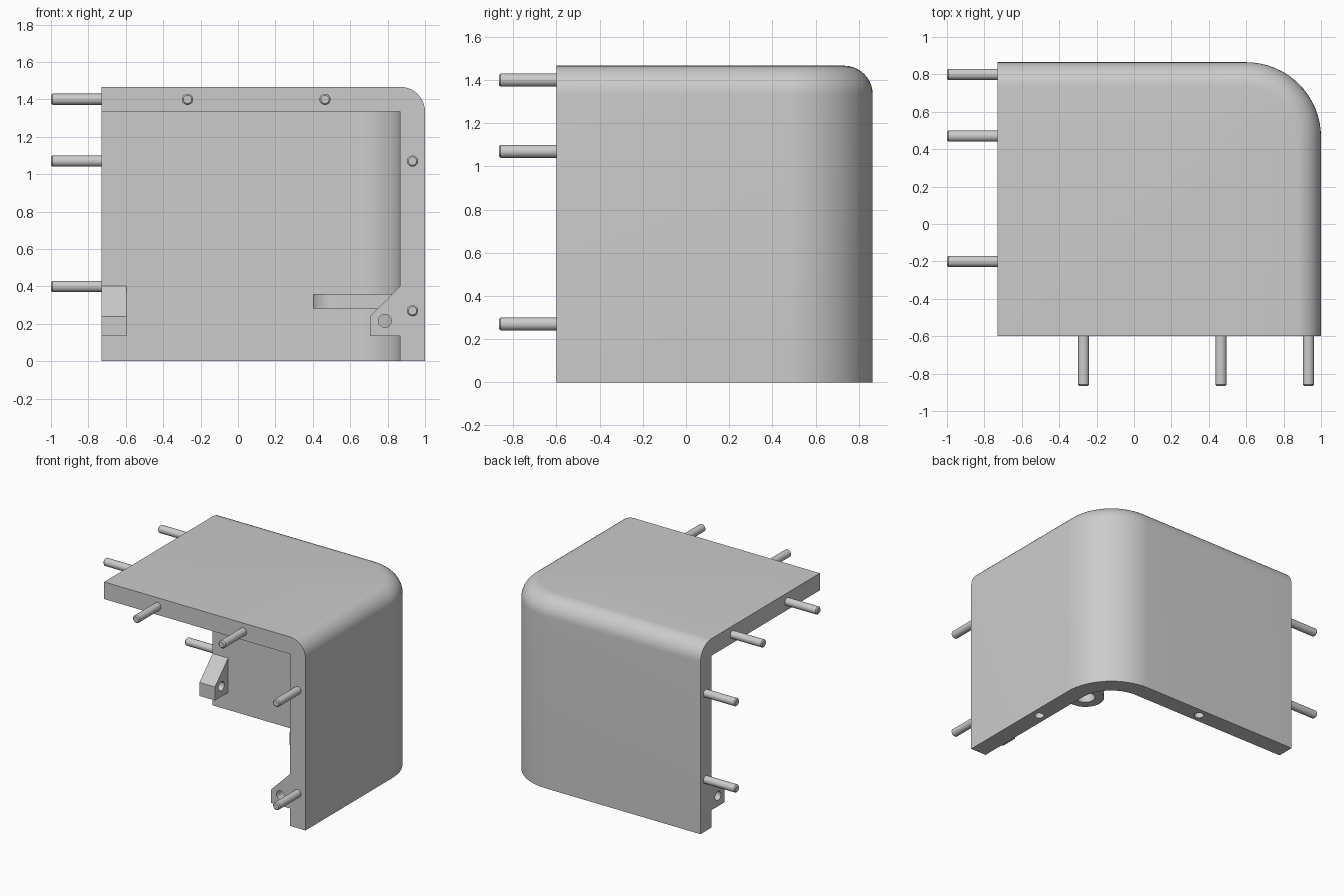
import bpy, bmesh
from math import sin, cos, pi
from mathutils import Vector

cube = bpy.data.objects.get("Cube")
if cube:
    bpy.data.objects.remove(cube, do_unlink=True)

LEFT, RIGHT, FRONT, BACK, TOP = -0.73, 1.0, -0.6, 0.865, 1.467
WALL = 0.133
INNER_X, INNER_Y, INNER_TOP = RIGHT - WALL, BACK - WALL, TOP - WALL
CORNER = 0.4
MID = WALL / 2

plastic = bpy.data.materials.new("light_grey")
plastic.use_nodes = True
GREY = (0.6, 0.6, 0.6, 1)
plastic.diffuse_color = GREY
plastic.node_tree.nodes["Principled BSDF"].inputs["Base Color"].default_value = GREY


def prism(name, points, direction, bevel_rule=None, bevel=0, segments=1):
    """Extrude a closed outline, optionally rounding the edges chosen by a rule."""
    bm = bmesh.new()
    face = bm.faces.new([bm.verts.new(p) for p in points])
    moved = bmesh.ops.extrude_face_region(bm, geom=[face], use_keep_orig=True)
    new_verts = [g for g in moved["geom"] if isinstance(g, bmesh.types.BMVert)]
    bmesh.ops.translate(bm, verts=new_verts, vec=direction)
    bmesh.ops.recalc_face_normals(bm, faces=bm.faces)
    if bevel_rule:
        edges = [e for e in bm.edges if bevel_rule(*[v.co for v in e.verts])]
        bmesh.ops.bevel(bm, geom=edges, offset=bevel, segments=segments,
                        profile=0.5, affect='EDGES')
    mesh = bpy.data.meshes.new(name)
    bm.to_mesh(mesh)
    bm.free()
    mesh.materials.append(plastic)
    obj = bpy.data.objects.new(name, mesh)
    bpy.context.collection.objects.link(obj)
    return obj


def rod(name, start, direction, radius, chamfer=0):
    """Cylinder from start along direction, with a chamfered far end."""
    start, direction = Vector(start), Vector(direction)
    turn = direction.to_track_quat('Z', 'Y')
    ring = [start + turn @ Vector((radius * cos(i * pi / 16), radius * sin(i * pi / 16), 0))
            for i in range(32)]
    far = start + direction
    axis = direction.normalized()

    def at_end(a, b):
        return all(abs((v - far).dot(axis)) < 1e-4 for v in (a, b))
    return prism(name, ring, direction, at_end if chamfer else None, chamfer)


def cut(obj, cutter):
    mod = obj.modifiers.new("cut", 'BOOLEAN')
    mod.object, mod.operation, mod.solver = cutter, 'DIFFERENCE', 'EXACT'
    cutter.hide_render = True
    bpy.context.view_layer.update()
    bpy.context.view_layer.objects.active = obj
    bpy.ops.object.modifier_apply(modifier=mod.name)
    bpy.data.objects.remove(cutter, do_unlink=True)


def smooth(obj):
    bpy.ops.object.select_all(action='DESELECT')
    obj.select_set(True)
    bpy.context.view_layer.objects.active = obj
    bpy.ops.object.shade_smooth_by_angle(angle=0.5)


def corner_outline(x0, y0, x1, y1, radius, z):
    """Rectangle with its +x +y corner rounded."""
    arc = [(x1 - radius + radius * cos(i * pi / 32), y1 - radius + radius * sin(i * pi / 32), z)
           for i in range(17)]
    return [(x0, y0, z), (x1, y0, z)] + arc + [(x0, y1, z)]


def outer_top_edge(a, b):
    mid = (a + b) / 2
    return min(a.z, b.z) > TOP - 0.001 and mid.x > LEFT + 0.01 and mid.y > FRONT + 0.01


# Shell: rounded corner block, hollowed so the front, one side and bottom are open
shell = prism("corner_shell", corner_outline(LEFT, FRONT, RIGHT, BACK, CORNER, 0),
              (0, 0, TOP), outer_top_edge, WALL, 10)
cut(shell, prism("hollow", corner_outline(LEFT - 1, FRONT - 1, INNER_X, INNER_Y,
                                          CORNER - WALL, -1), (0, 0, 1 + INNER_TOP)))

# Pin sockets in the lower rim
for x, y in ((RIGHT - MID, 0.07), (0.07, BACK - MID)):
    cut(shell, rod("socket", (x, y, -0.1), (0, 0, 0.37), 0.034))
smooth(shell)

# Locating pins on the front and side rims
PIN = 0.03
REACH = 0.27
for i, (x, z) in enumerate(((-0.27, 1.4), (0.465, 1.4), (0.933, 1.07), (0.933, 0.27))):
    smooth(rod(f"front_pin_{i + 1}", (x, FRONT + 0.02, z), (0, -REACH + 0.003 - 0.02, 0), PIN, 0.008))
for i, (y, z) in enumerate(((-0.2, 1.4), (0.47, 1.4), (0.8, 1.07), (0.8, 0.4))):
    smooth(rod(f"side_pin_{i + 1}", (LEFT + 0.02, y, z), (-REACH - 0.02, 0, 0), PIN, 0.008))

# Screw lugs: (distance out from the wall, height)
LUG = ((-0.01, 0.135), (0.162, 0.135), (0.162, 0.24), (0, 0.402), (-0.01, 0.402))
front_lug = prism("front_lug", [(INNER_X - d, FRONT, z) for d, z in LUG], (0, WALL, 0))
cut(front_lug, rod("hole", (INNER_X - 0.082, FRONT - 0.1, 0.215), (0, 0.4, 0), 0.035))
side_lug = prism("side_lug", [(LEFT, INNER_Y - d, z) for d, z in LUG], (WALL, 0, 0))
cut(side_lug, rod("hole", (LEFT - 0.1, INNER_Y - 0.082, 0.215), (0.4, 0, 0), 0.035))

# Round-ended mounting tab on the inside of the side wall
TAB_X, TAB_Y, TAB_R, TAB_Z = 0.533, 0.1, WALL, 0.283
end = [(TAB_X - TAB_R * sin(i * pi / 16), TAB_Y + TAB_R * cos(i * pi / 16), TAB_Z)
       for i in range(17)]
tab = prism("mounting_tab", end + [(INNER_X + 0.01, TAB_Y - TAB_R, TAB_Z),
                                   (INNER_X + 0.01, TAB_Y + TAB_R, TAB_Z)], (0, 0, 0.077))
cut(tab, rod("hole", (TAB_X, TAB_Y, 0), (0, 0, 1), 0.067))

for part in (front_lug, side_lug, tab):
    smooth(part)
